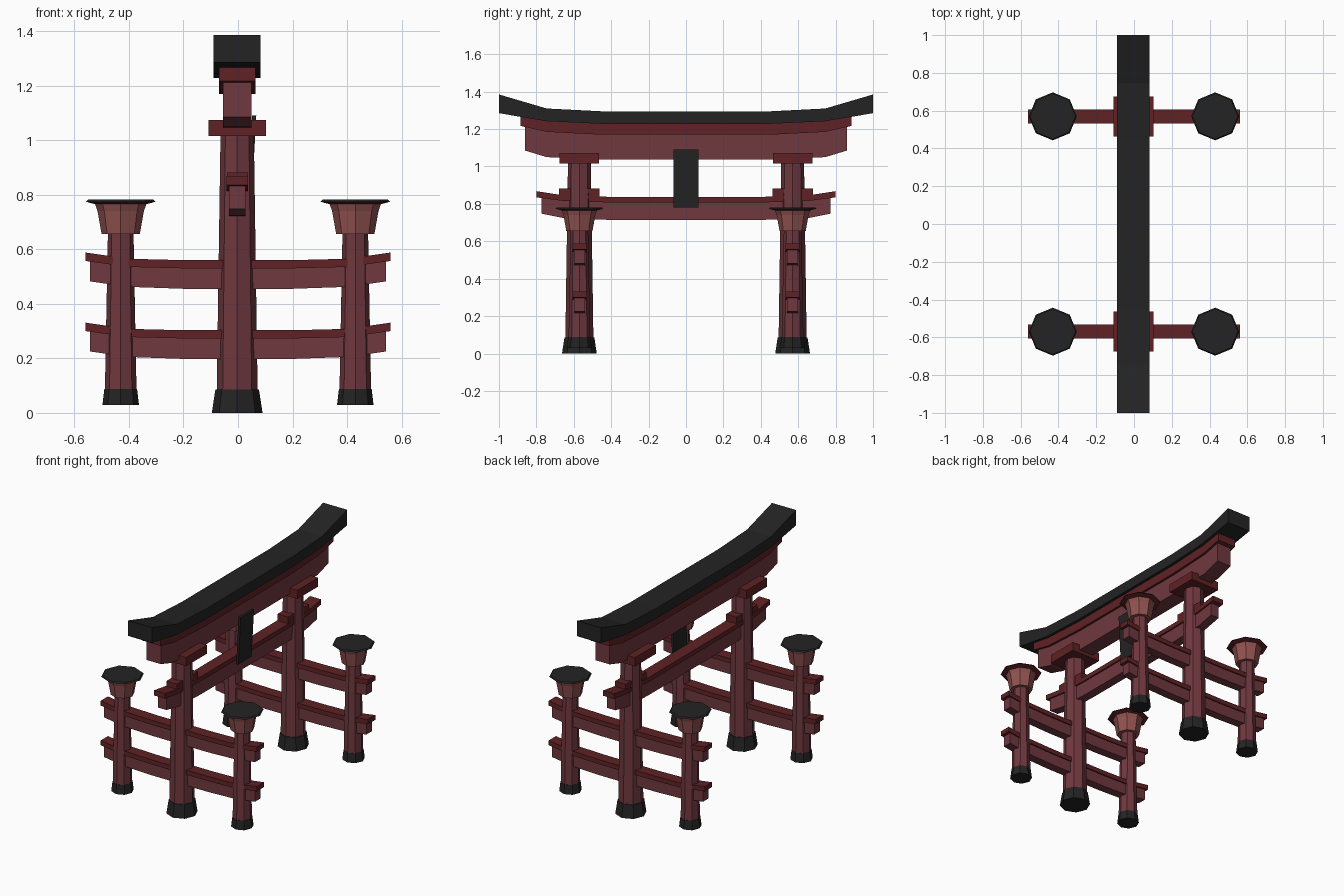
import bpy, bmesh, math

if "Cube" in bpy.data.objects:
    bpy.data.objects.remove(bpy.data.objects["Cube"])


def material(name, rgb):
    m = bpy.data.materials.new(name)
    m.diffuse_color = (*rgb, 1)
    m.use_nodes = True
    m.node_tree.nodes["Principled BSDF"].inputs["Base Color"].default_value = m.diffuse_color
    return m


WOOD = material("dull red wood", (0.16, 0.04, 0.05))
TRIM = material("dark red trim", (0.115, 0.016, 0.018))
BLACK = material("charcoal", (0.017, 0.017, 0.017))
LAMP = material("pale red lantern", (0.28, 0.085, 0.08))


def finish(name, bm, mats):
    bmesh.ops.recalc_face_normals(bm, faces=bm.faces[:])
    me = bpy.data.meshes.new(name)
    bm.to_mesh(me)
    bm.free()
    for m in mats:
        me.materials.append(m)
    ob = bpy.data.objects.new(name, me)
    bpy.context.collection.objects.link(ob)
    return ob


def turned(name, x, y, profile, mats, steps=None, top=0):
    """Eight-sided turned part; profile is (radius, z), steps the material of each band."""
    bm = bmesh.new()
    rings = [[bm.verts.new((x + r * math.cos(i * math.pi / 4),
                            y + r * math.sin(i * math.pi / 4), z)) for i in range(8)]
             for r, z in profile]
    for k in range(len(rings) - 1):
        a, b = rings[k], rings[k + 1]
        for i in range(8):
            j = (i + 1) % 8
            f = bm.faces.new((a[i], a[j], b[j], b[i]))
            f.material_index = steps[k] if steps else 0
    bm.faces.new(rings[0])
    bm.faces.new(rings[-1]).material_index = top
    return finish(name, bm, mats)


def beam(name, half, half_width, mat, axis="y", offset=0.0, dz=0.0):
    """Upswept beam; half is (distance, bottom z, top z) from the middle out, mirrored."""
    stations = [(-d, b, t) for d, b, t in reversed(half)] + list(half)
    bm = bmesh.new()
    rings = []
    for d, b, t in stations:
        ring = []
        for w, z in ((-1, b), (1, b), (1, t), (-1, t)):
            u = offset + w * half_width
            ring.append(bm.verts.new((d, u, z + dz) if axis == "x" else (u, d, z + dz)))
        rings.append(ring)
    for a, b in zip(rings, rings[1:]):
        for i in range(4):
            j = (i + 1) % 4
            bm.faces.new((a[i], a[j], b[j], b[i]))
    bm.faces.new(rings[0])
    bm.faces.new(rings[-1])
    return finish(name, bm, [mat])


def slab(name, x0, x1, y0, y1, z0, z1, mat, lean=0.0):
    """Box whose top is shifted by lean along x."""
    bm = bmesh.new()
    bmesh.ops.create_cube(bm, size=1)
    for v in bm.verts:
        up = v.co.z > 0
        v.co = ((x1 if v.co.x > 0 else x0) + (lean if up else 0),
                y1 if v.co.y > 0 else y0, z1 if up else z0)
    return finish(name, bm, [mat])


# Top lintel: black roof beam, red trim and main beam
beam("roof_beam", [(0.45, 1.228, 1.295), (0.745, 1.242, 1.31), (1.0, 1.285, 1.385)],
     0.086, BLACK, offset=-0.003)
beam("lintel_trim", [(0.45, 1.17, 1.235), (0.745, 1.185, 1.25), (0.885, 1.217, 1.27)],
     0.067, TRIM, offset=-0.003)
beam("lintel", [(0.45, 1.037, 1.175), (0.745, 1.05, 1.19), (0.86, 1.085, 1.22)],
     0.052, WOOD, offset=-0.003)

# Lower tie beam with trim
beam("tie_beam_trim", [(0.42, 0.808, 0.838), (0.65, 0.815, 0.845), (0.80, 0.835, 0.868)],
     0.04, TRIM, offset=-0.003)
beam("tie_beam", [(0.42, 0.715, 0.81), (0.65, 0.723, 0.82), (0.772, 0.748, 0.84)],
     0.03, WOOD, offset=-0.003)

# Leaning plaque in the middle
slab("plaque", 0.035, 0.05, -0.068, 0.068, 0.78, 1.09, BLACK, lean=0.017)

for side, y in (("near", -0.57), ("far", 0.57)):
    # Main pillar, foot, capital and wedge block
    turned(side + "_pillar", -0.003, y, [(0.075, 0.08), (0.061, 1.03)], [WOOD])
    turned(side + "_pillar_foot", -0.003, y, [(0.093, 0), (0.08, 0.085)], [BLACK])
    slab(side + "_capital", -0.108, 0.102, y - 0.106, y + 0.106, 1.016, 1.073, TRIM)
    for e in (-1, 1):
        a, b = sorted((y + e * 0.04, y + e * 0.108))
        slab(side + "_wedge", -0.04, 0.036, a, b, 0.83, 0.882, TRIM)

    # Two side rails
    for dz in (0, -0.257):
        beam(side + "_rail_trim", [(0.2, 0.53, 0.56), (0.4, 0.535, 0.565), (0.56, 0.557, 0.588)],
             0.037, TRIM, "x", y, dz)
        beam(side + "_rail", [(0.2, 0.455, 0.532), (0.4, 0.462, 0.54), (0.542, 0.482, 0.56)],
             0.029, WOOD, "x", y, dz)

    # Lantern posts
    for x in (-0.43, 0.43):
        turned(side + "_post", x, y, [(0.058, 0.08), (0.047, 0.66)], [WOOD])
        turned(side + "_post_foot", x, y, [(0.067, 0.029), (0.06, 0.088)], [BLACK])
        turned(side + "_lantern", x, y,
               [(0.07, 0.655), (0.085, 0.74), (0.094, 0.765), (0.127, 0.774), (0.12, 0.782)],
               [LAMP, TRIM, BLACK], [0, 0, 1, 2], top=2)
